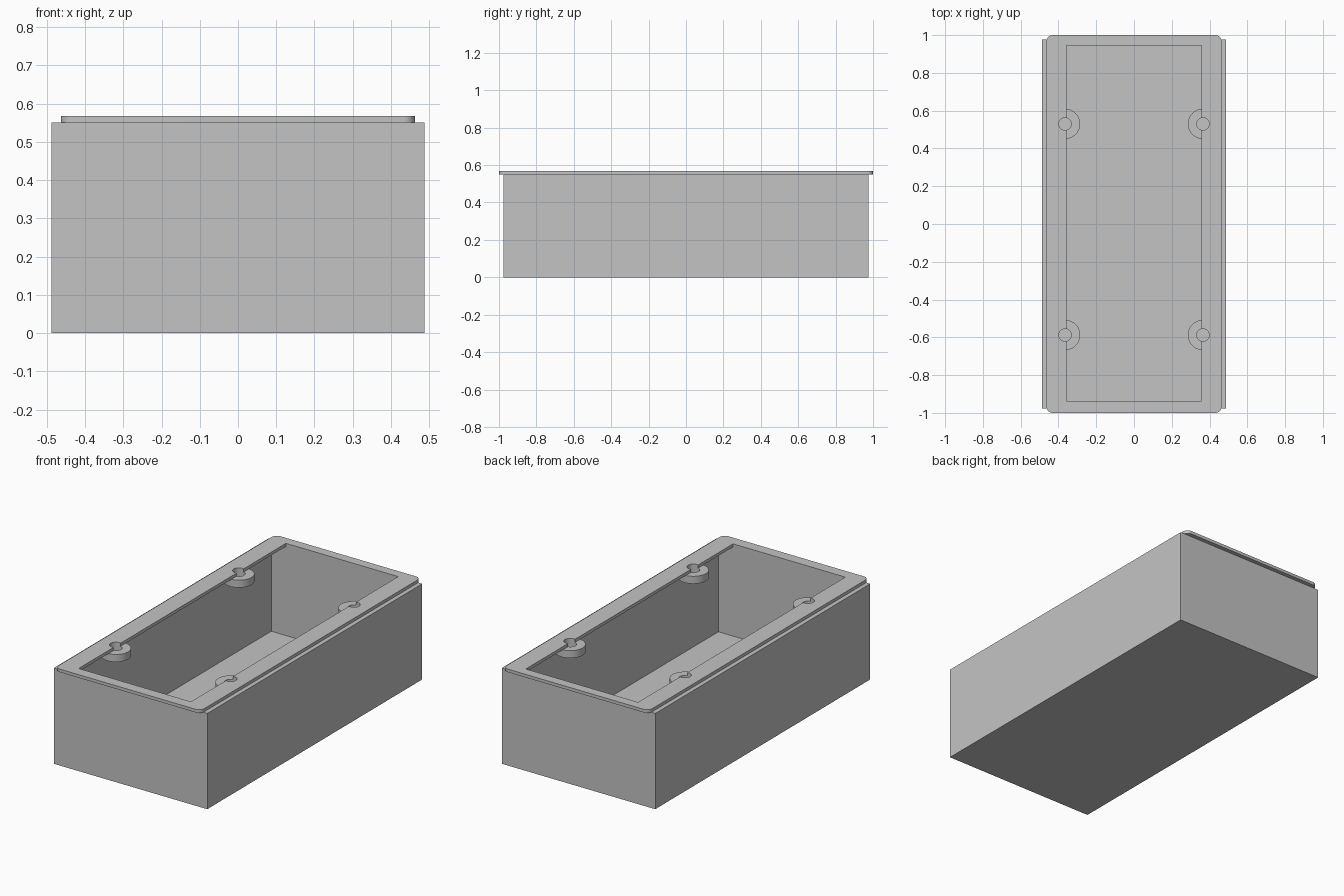
import bpy
import bmesh
import math
from mathutils import Matrix, Vector

cube = bpy.data.objects.get("Cube")
if cube:
    bpy.data.objects.remove(cube, do_unlink=True)

grey = bpy.data.materials.new("plain grey")
grey.diffuse_color = (0.55, 0.55, 0.55, 1)
grey.use_nodes = True
grey.node_tree.nodes["Principled BSDF"].inputs["Base Color"].default_value = (0.55, 0.55, 0.55, 1)


def finish(name, bm):
    mesh = bpy.data.meshes.new(name)
    bm.to_mesh(mesh)
    bm.free()
    obj = bpy.data.objects.new(name, mesh)
    bpy.context.collection.objects.link(obj)
    mesh.materials.append(grey)
    return obj


def block(name, low, high, corner=0):
    """Box between two corners, with optional rounded vertical edges."""
    low, high = Vector(low), Vector(high)
    bm = bmesh.new()
    size = Matrix.Diagonal((*(high - low), 1))
    bmesh.ops.create_cube(bm, size=1, matrix=Matrix.Translation((low + high) / 2) @ size)
    if corner:
        upright = [e for e in bm.edges
                   if abs(e.verts[0].co.z - e.verts[1].co.z) > 0.001]
        bmesh.ops.bevel(bm, geom=upright, offset=corner, segments=6,
                        profile=0.5, affect='EDGES')
    return finish(name, bm)


def cylinder(name, x, y, bottom, top, radius):
    bm = bmesh.new()
    bmesh.ops.create_cone(bm, cap_ends=True, segments=48, radius1=radius, radius2=radius,
                          depth=top - bottom,
                          matrix=Matrix.Translation((x, y, (bottom + top) / 2)))
    return finish(name, bm)


def cut(obj, cutter):
    """Subtract the cutter, apply the result and discard the cutter."""
    mod = obj.modifiers.new("cut", 'BOOLEAN')
    mod.operation = 'DIFFERENCE'
    mod.solver = 'EXACT'
    mod.object = cutter
    graph = bpy.context.evaluated_depsgraph_get()
    mesh = bpy.data.meshes.new_from_object(obj.evaluated_get(graph))
    obj.modifiers.remove(mod)
    obj.data = mesh
    bpy.data.objects.remove(cutter, do_unlink=True)


FLOOR, WALL_TOP, RIM_TOP = 0.038, 0.55, 0.568
BACK, FRONT = 0.945, -0.937

# Open box with thin walls
box = block("box", (-0.488, -0.976, 0), (0.488, 0.976, WALL_TOP))
cut(box, block("cavity", (-0.45, FRONT, FLOOR), (0.45, BACK, 1)))

# Flat rim that overhangs the cavity and both short ends
rim = block("rim", (-0.463, -1, WALL_TOP), (0.463, 1, RIM_TOP), 0.032)
cut(rim, block("opening", (-0.357, FRONT, 0.5), (0.357, BACK, 1)))

# Four screw bosses hanging under the rim, with holes running through both
parts = [box, rim]
for side, x in (("left", 0.365), ("right", -0.365)):
    for end, y in (("back", 0.53), ("front", -0.588)):
        boss = cylinder(f"{end}_{side}_boss", x, y, 0.507, WALL_TOP, 0.08)
        for part in (rim, boss):
            cut(part, cylinder("hole", x, y, 0.4, 0.7, 0.033))
        parts.append(boss)

# Smooth round walls, sharp edges kept
bpy.ops.object.select_all(action='DESELECT')
for part in parts:
    part.select_set(True)
bpy.context.view_layer.objects.active = box
bpy.ops.object.shade_smooth_by_angle(angle=math.radians(30))
